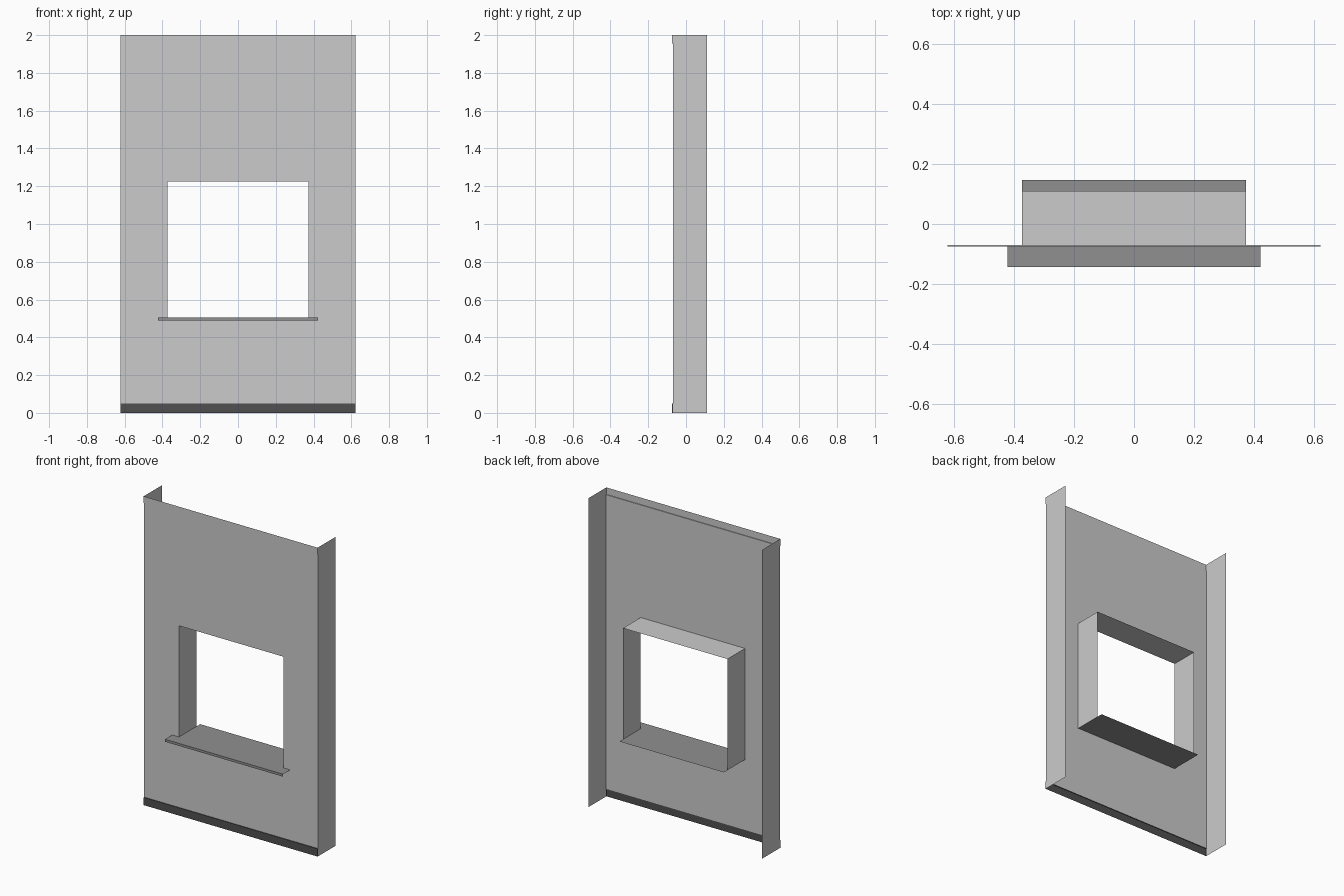
import bpy

if "Cube" in bpy.data.objects:
    bpy.data.objects.remove(bpy.data.objects["Cube"])

W = 0.623            # half width of wall
WX = 0.374           # half width of window opening
Z0, Z1 = 0.506, 1.226  # sill and head heights
YF, YB = -0.07, 0.11   # wall face and back of returns
YT = -0.075          # face of the trim strips


def tone(name, v):
    m = bpy.data.materials.new(name)
    m.diffuse_color = (v, v, v, 1)
    m.use_nodes = True
    m.node_tree.nodes["Principled BSDF"].inputs["Base Color"].default_value = m.diffuse_color
    return m


def sheet(name, quads, mat=None):
    """Object made of thin flat quads, each a list of four corners."""
    verts, faces, index = [], [], {}
    for q in quads:
        face = []
        for p in q:
            if p not in index:
                index[p] = len(verts)
                verts.append(p)
            face.append(index[p])
        faces.append(face)
    me = bpy.data.meshes.new(name)
    me.from_pydata(verts, [], faces)
    ob = bpy.data.objects.new(name, me)
    bpy.context.collection.objects.link(ob)
    if mat:
        me.materials.append(mat)
    return ob


def sweep_x(path, hw):
    """Quads from a (y, z) path stretched across x."""
    return [[(-hw, *a), (hw, *a), (hw, *b), (-hw, *b)]
            for a, b in zip(path, path[1:])]


def side(x, y0, y1, z0, z1):
    q = [(x, y0, z0), (x, y1, z0), (x, y1, z1), (x, y0, z1)]
    return q if x > 0 else q[::-1]


# Wall face: 3 x 3 grid with the middle cell left open
xs, zs = [-W, -WX, WX, W], [0.05, Z0, Z1, 1.955]
sheet("wall_face", [[(xs[i], YF, zs[j]), (xs[i + 1], YF, zs[j]),
                     (xs[i + 1], YF, zs[j + 1]), (xs[i], YF, zs[j + 1])]
                    for i in range(3) for j in range(3) if (i, j) != (1, 1)])

# Side returns and window jambs
for label, s in (("left", -1), ("right", 1)):
    sheet(label + "_return", [side(s * W, YF, YB, 0, 2)])
    sheet(label + "_jamb", [side(-s * WX, YF, YB, Z0, Z1)])

# Window head
sheet("window_head", [[(-WX, YF, Z1), (WX, YF, Z1), (WX, YB, Z1), (-WX, YB, Z1)]])

# Plinth and top strip, each stepped slightly forward of the wall
ends = lambda a, b: [side(s * W, YT, YF, a, b) for s in (-1, 1)]
sheet("plinth", sweep_x([(YT, 0), (YT, 0.05), (YF, 0.05)], W) + ends(0, 0.05),
      tone("dark_grey", 0.08))
sheet("top_strip", sweep_x([(YT, 2), (YT, 1.955), (YF, 1.955)], W)[::1] + ends(1.955, 2),
      tone("mid_grey", 0.56))

# Sill: wide ledge with a drip lip outside, narrower board running inside
SW = 0.423
sill = sweep_x([(-0.143, 0.49), (-0.143, Z0), (YF, Z0)], SW)
sill += sweep_x([(YF, Z0), (0.147, Z0)], WX)
sheet("window_sill", sill, tone("sill_grey", 0.28))
